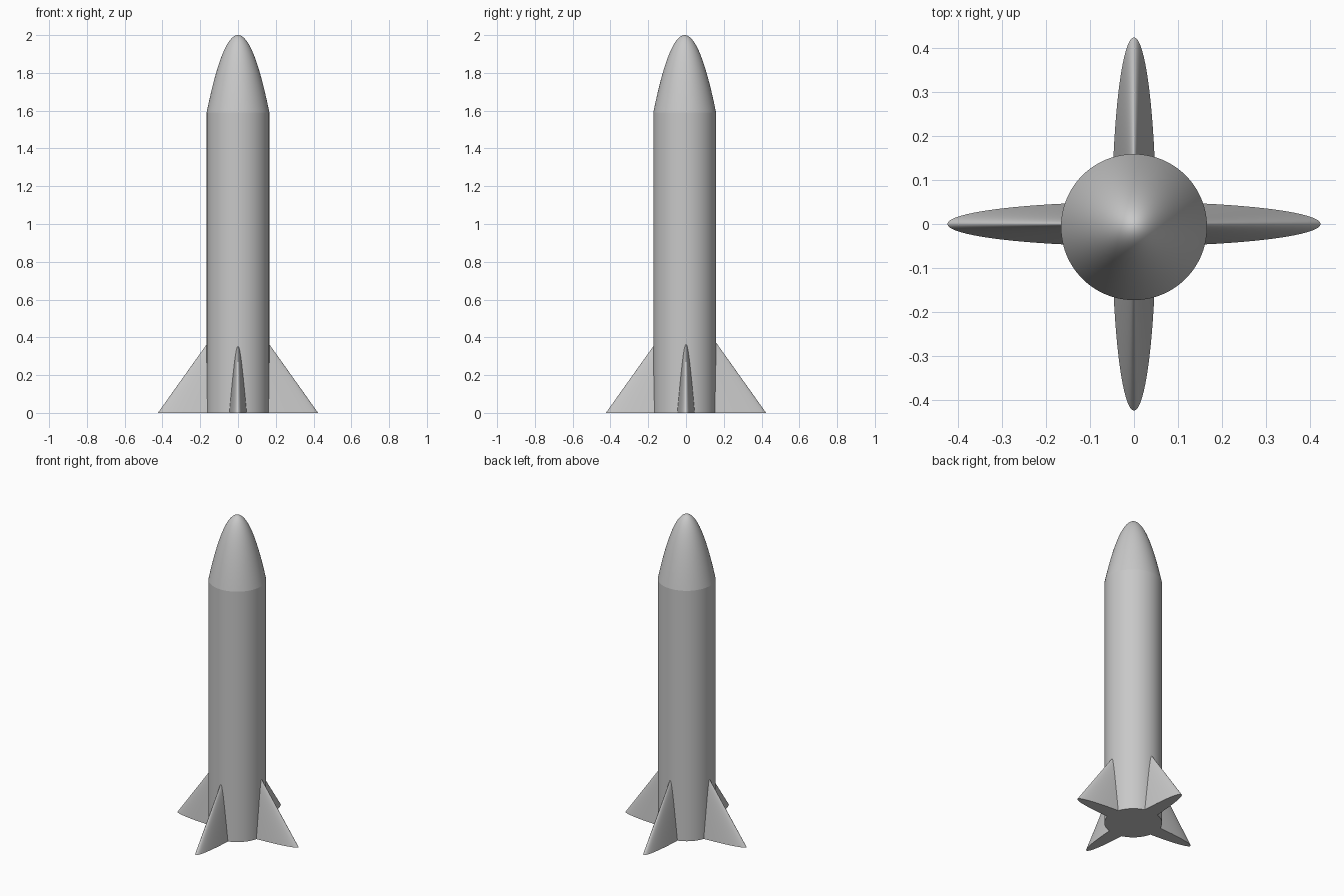
import bpy, math

if "Cube" in bpy.data.objects:
    bpy.data.objects.remove(bpy.data.objects["Cube"])

BODY_R = 0.166
BODY_Y = -0.007
SEAM_Z = 1.59
TOP_Z = 2.0

grey = bpy.data.materials.new("plain_grey")
grey.diffuse_color = (0.58, 0.58, 0.58, 1)
grey.use_nodes = True
grey.node_tree.nodes["Principled BSDF"].inputs["Base Color"].default_value = grey.diffuse_color


def lathe(name, profile, scale=(1, 1), centre_y=0.0, sides=96):
    """Spin (radius, z) points round z; a radius of 0 closes to a pole."""
    verts, rings = [], []
    for r, z in profile:
        n = 1 if r == 0 else sides
        rings.append(list(range(len(verts), len(verts) + n)))
        for i in range(n):
            a = 2 * math.pi * i / sides
            verts.append((r * math.cos(a) * scale[0],
                          centre_y + r * math.sin(a) * scale[1], z))
    faces = []
    for low, high in zip(rings, rings[1:]):
        for i in range(sides):
            j = (i + 1) % sides
            if len(high) == 1:
                faces.append((low[i], low[j], high[0]))
            else:
                faces.append((low[i], low[j], high[j], high[i]))
    for ring, flip in ((rings[0], True), (rings[-1], False)):
        if len(ring) > 1:
            faces.append(tuple(reversed(ring)) if flip else tuple(ring))
    mesh = bpy.data.meshes.new(name)
    mesh.from_pydata(verts, [], faces)
    mesh.materials.append(grey)
    obj = bpy.data.objects.new(name, mesh)
    bpy.context.collection.objects.link(obj)
    bpy.ops.object.select_all(action='DESELECT')
    obj.select_set(True)
    bpy.context.view_layer.objects.active = obj
    bpy.ops.object.shade_smooth_by_angle(angle=math.radians(35))
    return obj


# Straight body tube
lathe("body_tube", [(BODY_R, 0), (BODY_R, SEAM_Z)], centre_y=BODY_Y)

# Rounded nose with a parabolic profile
STEPS = 28
nose = []
for i in range(STEPS + 1):
    t = 1 - i / STEPS
    nose.append((BODY_R * t, TOP_Z - (TOP_Z - SEAM_Z) * t * t))
lathe("nose_cone", nose, centre_y=BODY_Y)

# Two crossed, flattened cones make the four fins
FIN_REACH, FIN_THICK, FIN_APEX = 0.424, 0.05, 0.596
for name, scale in (("side_fins", (FIN_REACH, FIN_THICK)),
                    ("front_back_fins", (FIN_THICK, FIN_REACH))):
    profile = [(1 - i / 8, FIN_APEX * i / 8) for i in range(9)]
    lathe(name, profile, scale=scale)
